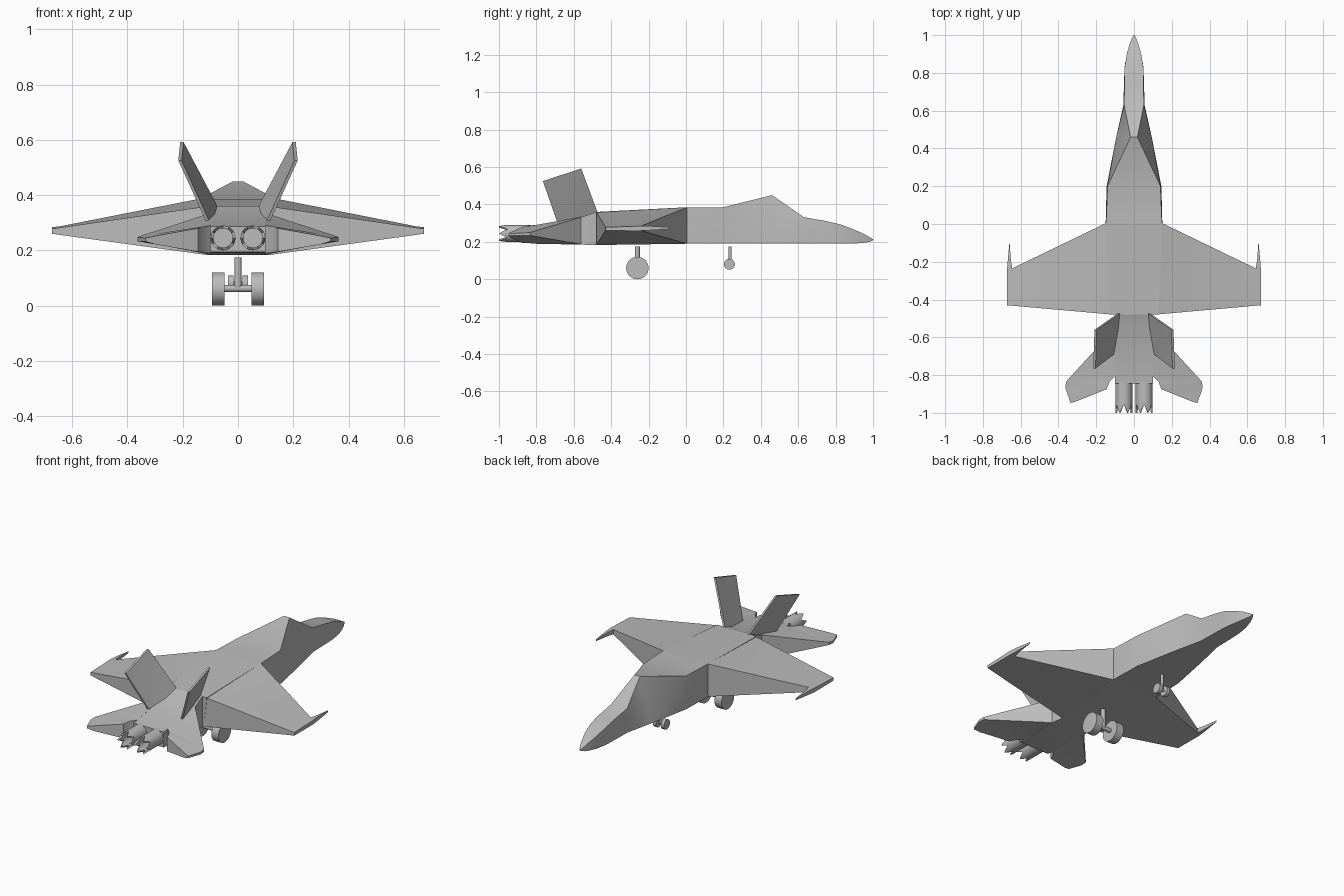
import bpy, bmesh, math
from mathutils import Vector

if "Cube" in bpy.data.objects:
    bpy.data.objects.remove(bpy.data.objects["Cube"])

grey = bpy.data.materials.new("airframe_grey")
grey.diffuse_color = (0.5, 0.5, 0.5, 1)
grey.use_nodes = True
grey.node_tree.nodes["Principled BSDF"].inputs["Base Color"].default_value = grey.diffuse_color


def finish(name, bm, angle=25):
    bmesh.ops.remove_doubles(bm, verts=bm.verts, dist=1e-5)
    bmesh.ops.triangulate(bm, faces=[f for f in bm.faces if len(f.verts) > 3])
    bmesh.ops.recalc_face_normals(bm, faces=bm.faces)
    me = bpy.data.meshes.new(name)
    bm.to_mesh(me)
    bm.free()
    me.materials.append(grey)
    ob = bpy.data.objects.new(name, me)
    bpy.context.collection.objects.link(ob)
    bpy.ops.object.select_all(action='DESELECT')
    ob.select_set(True)
    bpy.context.view_layer.objects.active = ob
    bpy.ops.object.shade_smooth_by_angle(angle=math.radians(angle))
    return ob


def loft(name, rings, closed_ends=True):
    """Skin a row of matching closed rings."""
    bm = bmesh.new()
    vs = [[bm.verts.new(p) for p in r] for r in rings]
    n = len(rings[0])
    for a, b in zip(vs, vs[1:]):
        for i in range(n):
            j = (i + 1) % n
            bm.faces.new((a[i], a[j], b[j], b[i]))
    if closed_ends:
        bm.faces.new(vs[0])
        bm.faces.new(vs[-1])
    return finish(name, bm)


def body(name, stations):
    """Stations: y, top half width, bottom half width, bottom z, top z."""
    loft(name, [[(-b, y, z0), (b, y, z0), (t, y, z1), (-t, y, z1)]
                for y, t, b, z0, z1 in stations])


def surface(name, outline, s):
    """Plan outline of x, y, bottom z, top z."""
    loft(name, [[(s * x, y, z0) for x, y, z0, z1 in outline],
                [(s * x, y, z1) for x, y, z0, z1 in outline]])


def cylinder(name, p, q, r, seg=32):
    p, q = Vector(p), Vector(q)
    rot = (q - p).to_track_quat('Z', 'Y')
    ring = [rot @ Vector((r * math.cos(2 * math.pi * i / seg),
                          r * math.sin(2 * math.pi * i / seg), 0)) for i in range(seg)]
    loft(name, [[p + v for v in ring], [q + v for v in ring]])


# Forward fuselage with raised cockpit
body("fuselage", [
    (1.00, .003, .003, .208, .214), (.98, .013, .013, .200, .226),
    (.95, .024, .024, .195, .243), (.90, .038, .038, .191, .265),
    (.83, .049, .050, .190, .292), (.75, .051, .053, .190, .311),
    (.63, .052, .056, .190, .332), (.46, .018, .094, .190, .45),
    (.20, .140, .145, .190, .385), (.005, .148, .150, .190, .385)])

# Centre section between the wings
body("centre_body", [(.005, .148, .150, .190, .385), (-.48, .13, .11, .183, .36)])

# Rear body carrying the engines
body("rear_body", [(-.48, .10, .10, .183, .36), (-.56, .11, .11, .185, .332),
                   (-.805, .10, .10, .19, .29), (-.845, .10, .10, .195, .287)])

wing = [(.148, .005, .19, .385), (.645, -.235, .258, .287), (.652, -.19, .262, .284),
        (.659, -.09, .268, .278), (.668, -.19, .262, .284), (.673, -.25, .259, .284),
        (.673, -.43, .26, .278), (.11, -.48, .183, .36)]
tailplane = [(.10, -.55, .185, .335), (.36, -.835, .234, .25), (.363, -.87, .233, .247),
             (.335, -.948, .233, .245), (.30, -.937, .222, .252), (.145, -.875, .195, .280),
             (.130, -.835, .193, .286), (.10, -.805, .19, .29)]
# Fin corners: base front, top front, top rear, base rear
fin = [(.075, -.47, .35), (.203, -.56, .592), (.210, -.765, .525), (.105, -.685, .295)]

for s, side in ((-1, "left"), (1, "right")):
    surface(side + "_wing", wing, s)
    surface(side + "_tailplane", tailplane, s)
    loft(side + "_tail_fin", [[(s * (x + d), y, z) for x, y, z in fin] for d in (-.006, .006)])

    # Serrated exhaust nozzle, open at the back
    def ring(r, ys):
        n = 24
        return [(s * .054 + r * math.cos(2 * math.pi * i / n), ys[i % len(ys)],
                 .245 + r * math.sin(2 * math.pi * i / n)) for i in range(n)]
    teeth = (-1.0, -.978, -.955, -.978)
    loft(side + "_nozzle", [ring(.045, (-.83,)), ring(.045, (-.95,)), ring(.045, teeth),
                            ring(.035, teeth), ring(.035, (-.95,)), ring(.035, (-.86,))])

    # Wheels
    cylinder(side + "_main_wheel", (s * .048, -.26, .06), (s * .095, -.26, .06), .06)
    cylinder(side + "_nose_wheel", (s * .016, .232, .08), (s * .036, .232, .08), .029)

# Struts and axles
cylinder("main_axle", (-.05, -.26, .062), (.05, -.26, .062), .013, 16)
cylinder("main_strut", (0, -.26, .06), (0, -.26, .175), .013, 16)
cylinder("nose_axle", (-.02, .232, .08), (.02, .232, .08), .007, 16)
cylinder("nose_strut", (0, .236, .08), (0, .236, .175), .008, 16)
